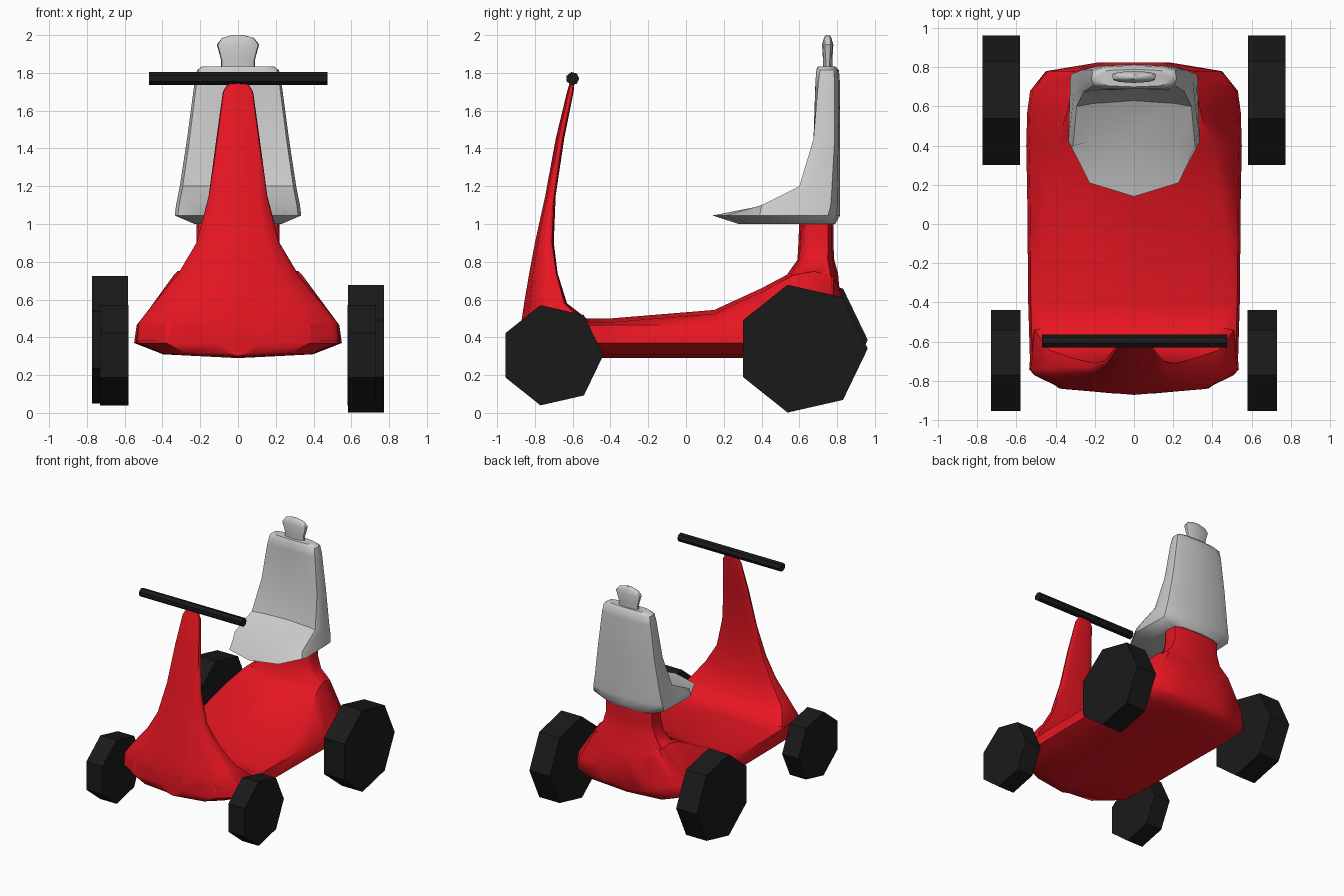
import bpy, bmesh
from math import pi, cos, sin


def material(name, color):
    m = bpy.data.materials.new(name)
    m.diffuse_color = color
    return m


RED = material("red_paint", (0.80, 0.008, 0.016, 1))
BLACK = material("black_rubber", (0.01, 0.01, 0.01, 1))


def loft(name, halves, mat=None):
    """Skin half sections (x >= 0, ends on the axis), mirrored into closed rings."""
    bm = bmesh.new()
    rings = []
    for half in halves:
        pts = half + [(-x, y, z) for x, y, z in half[-2:0:-1]]
        rings.append([bm.verts.new(p) for p in pts])
    n = len(rings[0])
    for a, b in zip(rings, rings[1:]):
        for i in range(n):
            j = (i + 1) % n
            bm.faces.new((a[i], a[j], b[j], b[i]))
    bm.faces.new(rings[0])
    bm.faces.new(rings[-1])
    bmesh.ops.recalc_face_normals(bm, faces=bm.faces)
    me = bpy.data.meshes.new(name)
    bm.to_mesh(me)
    bm.free()
    ob = bpy.data.objects.new(name, me)
    bpy.context.collection.objects.link(ob)
    if mat:
        me.materials.append(mat)
    return ob


def plan(z, yf, yb, w, a, b, c):
    """Horizontal section: a, b shape the front curve, c rounds the back corners."""
    side = min(yf + b + 0.03, yb - c) if b > 0 else yf + 0.03
    return [(0, yf, z), (0.68 * w, yf + a, z), (0.95 * w, yf + b, z),
            (w, max(side, yf + b + 0.005), z), (0.97 * w, yb - c * 0.7, z),
            (0.68 * w, yb - c * 0.2, z), (0, yb, z)]


def activate(ob):
    bpy.ops.object.select_all(action='DESELECT')
    ob.select_set(True)
    bpy.context.view_layer.objects.active = ob


def smooth(ob, angle):
    activate(ob)
    bpy.ops.object.shade_smooth_by_angle(angle=angle * pi / 180)


def cylinder(name, x0, x1, y, z, r, sides):
    """Low-poly cylinder lying along x, one corner pointing to +y."""
    bm = bmesh.new()
    ends = [[bm.verts.new((x, y + r * cos(2 * pi * i / sides), z + r * sin(2 * pi * i / sides)))
             for i in range(sides)] for x in (x0, x1)]
    for i in range(sides):
        j = (i + 1) % sides
        bm.faces.new((ends[0][i], ends[0][j], ends[1][j], ends[1][i]))
    for e in ends:
        bm.faces.new(e)
    bmesh.ops.recalc_face_normals(bm, faces=bm.faces)
    me = bpy.data.meshes.new(name)
    bm.to_mesh(me)
    bm.free()
    me.materials.append(BLACK)
    ob = bpy.data.objects.new(name, me)
    bpy.context.collection.objects.link(ob)
    return ob


# Deck: cross sections along y (y, half width, bottom, top, top half width)
deck_rows = [(-0.865, 0.10, 0.30, 0.49, 0.08), (-0.84, 0.38, 0.295, 0.49, 0.33),
             (-0.73, 0.53, 0.29, 0.50, 0.45), (-0.40, 0.54, 0.29, 0.50, 0.45),
             (0.15, 0.545, 0.29, 0.545, 0.44), (0.40, 0.55, 0.29, 0.66, 0.40),
             (0.57, 0.545, 0.29, 0.75, 0.34), (0.68, 0.53, 0.29, 0.77, 0.32),
             (0.78, 0.45, 0.30, 0.74, 0.30), (0.825, 0.18, 0.34, 0.64, 0.14)]
body = loft("body", [[(0, y, zb), (0.72 * w, y, zb + 0.02), (w, y, 0.37), (0.975 * w, y, 0.465),
                      (wt, y, zt - 0.02), (0, y, zt)] for y, w, zb, zt, wt in deck_rows], RED)

# Front shield rising into the steering column
shield_rows = [(0.38, -0.872, -0.50, 0.535, 0.03, 0.10, 0.06),
               (0.48, -0.872, -0.50, 0.525, 0.03, 0.10, 0.06),
               (0.58, -0.857, -0.63, 0.445, 0.03, 0.09, 0.02),
               (0.74, -0.83, -0.68, 0.315, 0.02, 0.07, 0.01),
               (0.90, -0.80, -0.70, 0.22, 0.015, 0.04, 0.015),
               (1.15, -0.745, -0.69, 0.155, 0.01, 0.02, 0.012),
               (1.45, -0.69, -0.645, 0.115, 0.005, 0.015, 0.01),
               (1.70, -0.63, -0.595, 0.08, 0.004, 0.01, 0.01),
               (1.75, -0.615, -0.59, 0.05, 0.004, 0.008, 0.008)]
shield = loft("shield", [plan(*r) for r in shield_rows], RED)

# Seat post growing out of the rear hump
post_rows = [(0.62, 0.48, 0.815, 0.36, 0.02, 0.08, 0.06), (0.74, 0.54, 0.805, 0.31, 0.02, 0.06, 0.06),
             (0.81, 0.59, 0.785, 0.25, 0.01, 0.04, 0.05), (0.90, 0.595, 0.78, 0.22, 0.01, 0.03, 0.04),
             (1.03, 0.60, 0.78, 0.22, 0.01, 0.03, 0.04)]
post = loft("seat_post", [plan(*r) for r in post_rows], RED)

# Merge the red parts into one shell
for part in (shield, post):
    activate(body)
    mod = body.modifiers.new("union", 'BOOLEAN')
    mod.operation = 'UNION'
    mod.solver = 'EXACT'
    mod.object = part
    bpy.ops.object.modifier_apply(modifier=mod.name)
    bpy.data.objects.remove(part)
smooth(body, 50)

# Seat: pointed cushion and tapering backrest
seat_rows = [(1.00, 0.28, 0.79, 0.23, 0.06, 0.20, 0.06), (1.045, 0.14, 0.815, 0.335, 0.07, 0.25, 0.09),
             (1.10, 0.45, 0.815, 0.328, -0.03, -0.05, 0.07), (1.20, 0.63, 0.815, 0.308, -0.015, -0.03, 0.06),
             (1.45, 0.69, 0.815, 0.27, -0.01, -0.015, 0.04), (1.75, 0.69, 0.815, 0.23, -0.005, 0.01, 0.04),
             (1.815, 0.69, 0.81, 0.217, 0.0, 0.02, 0.04), (1.835, 0.70, 0.79, 0.19, 0.005, 0.02, 0.03)]
smooth(loft("seat", [plan(*r) for r in seat_rows]), 40)

# Headrest
head_rows = [(1.82, 0.725, 0.775, 0.09, 0.005, 0.015, 0.02), (1.87, 0.725, 0.775, 0.09, 0.005, 0.015, 0.02),
             (1.95, 0.72, 0.78, 0.112, 0.005, 0.015, 0.02), (1.985, 0.73, 0.77, 0.085, 0.005, 0.012, 0.015),
             (2.00, 0.74, 0.76, 0.03, 0.002, 0.005, 0.006)]
smooth(loft("headrest", [plan(*r) for r in head_rows]), 40)

# Handlebar
cylinder("handlebar", -0.47, 0.475, -0.60, 1.77, 0.035, 7)

# Seven-sided wheels; the left rear one sits slightly higher
for side, s in (("left", -1), ("right", 1)):
    cylinder("front_wheel_" + side, s * 0.58, s * 0.73, -0.71, 0.305, 0.272, 7)
    cylinder("rear_wheel_" + side, s * 0.583, s * 0.772, 0.615, 0.387 if s < 0 else 0.34, 0.347, 7)
